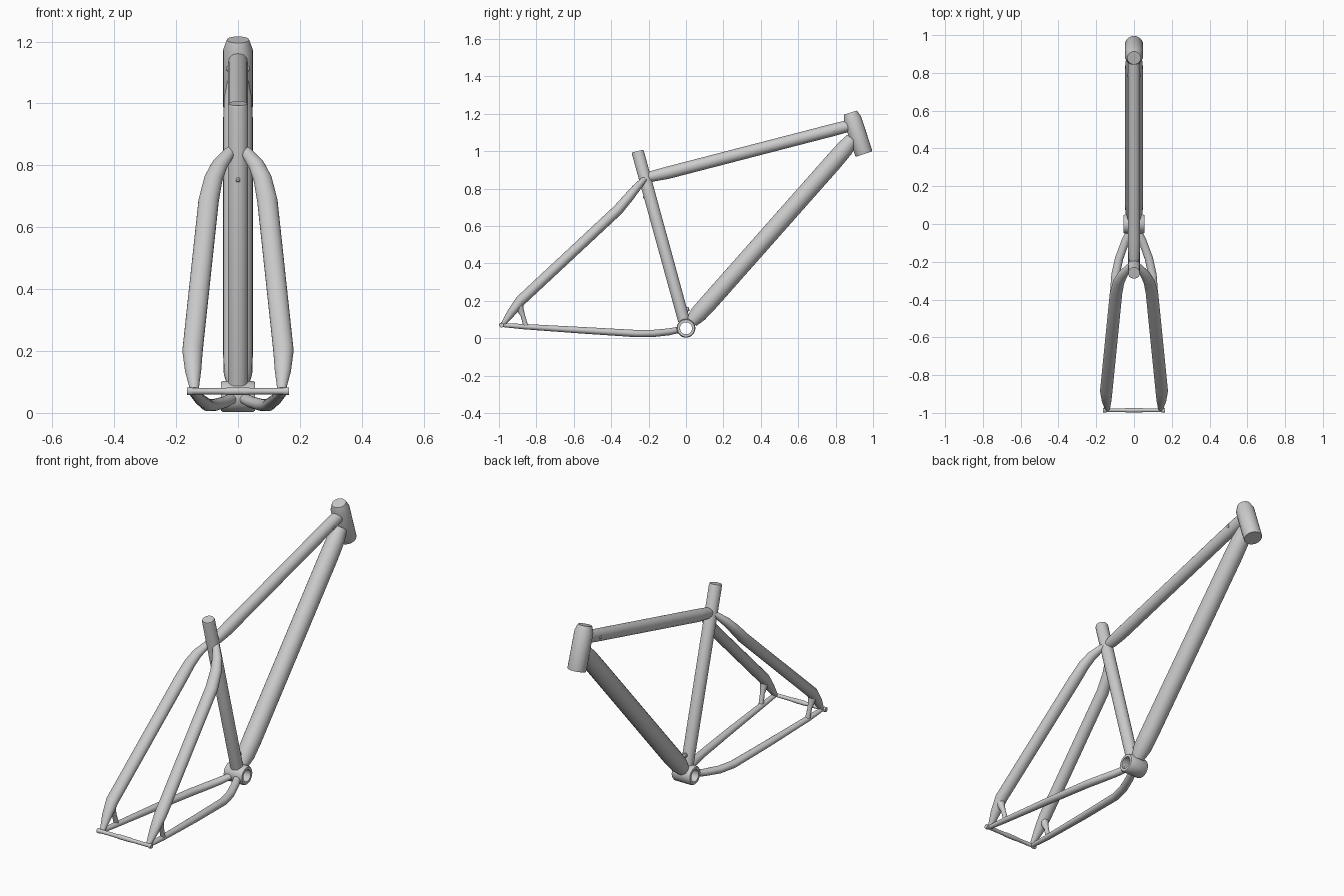
import bpy, bmesh, math
from mathutils import Vector


def tube(name, pts, mirror=False, squash=1.0, sides=24, hollow=False):
    """Loft a round tube through (x, y, z, radius) stations; squash flattens it."""
    bm = bmesh.new()
    pos = [Vector(p[:3]) for p in pts]
    n = len(pts)
    rings = []
    for i, p in enumerate(pts):
        t = Vector((0, 0, 0))
        if i > 0 and (pos[i] - pos[i - 1]).length > 1e-6:
            t += (pos[i] - pos[i - 1]).normalized()
        if i < n - 1 and (pos[i + 1] - pos[i]).length > 1e-6:
            t += (pos[i + 1] - pos[i]).normalized()
        if hollow or t.length < 1e-6:
            t = Vector((1, 0, 0))
        t.normalize()
        ref = Vector((0, 1, 0)) if abs(t.x) > 0.9 else Vector((1, 0, 0))
        u = (ref - t * ref.dot(t)).normalized()
        v = t.cross(u)
        rings.append([bm.verts.new(pos[i] + u * (p[3] * math.cos(a)) + v * (p[3] * squash * math.sin(a)))
                      for a in (2 * math.pi * k / sides for k in range(sides))])
    pairs = list(zip(rings, rings[1:]))
    if hollow:
        pairs.append((rings[-1], rings[0]))
    else:
        bm.faces.new(rings[0])
        bm.faces.new(rings[-1])
    for a, b in pairs:
        for k in range(sides):
            j = (k + 1) % sides
            bm.faces.new((a[k], a[j], b[j], b[k]))
    bmesh.ops.recalc_face_normals(bm, faces=bm.faces)
    me = bpy.data.meshes.new(name)
    bm.to_mesh(me)
    bm.free()
    ob = bpy.data.objects.new(name, me)
    bpy.context.collection.objects.link(ob)
    if mirror:
        ob.modifiers.new("Mirror", 'MIRROR')
    return ob


# Bottom bracket shell, open through the middle
W, Z = 0.055, 0.053
tube("bottom_bracket", [(-W, 0, Z, 0.032), (-W, 0, Z, 0.046), (-W + 0.006, 0, Z, 0.05),
                        (W - 0.006, 0, Z, 0.05), (W, 0, Z, 0.046), (W, 0, Z, 0.032)],
     hollow=True, sides=32)

# Main triangle
tube("seat_tube", [(0, -0.011, 0.095, 0.032), (0, -0.257, 0.992, 0.033), (0, -0.259, 1.0, 0.03)])
tube("down_tube", [(0, 0.03, 0.088, 0.034), (0, 0.065, 0.128, 0.046), (0, 0.12, 0.188, 0.048),
                   (0, 0.79, 0.945, 0.048), (0, 0.85, 1.015, 0.046), (0, 0.89, 1.065, 0.036)])
tube("top_tube", [(0, -0.215, 0.86, 0.022), (0, -0.18, 0.866, 0.029), (0, -0.10, 0.884, 0.033),
                  (0, 0.80, 1.117, 0.033), (0, 0.88, 1.138, 0.031)])

# Head tube with chamfered top
tube("head_tube", [(0, 0.952, 0.984, 0.046), (0, 0.950, 0.990, 0.048),
                   (0, 0.889, 1.174, 0.048), (0, 0.879, 1.206, 0.036)])

# Rear stays
tube("seat_stay", [(0.012, -0.212, 0.858, 0.014), (0.028, -0.23, 0.842, 0.019),
                   (0.06, -0.268, 0.80, 0.026), (0.08, -0.305, 0.755, 0.030),
                   (0.095, -0.365, 0.685, 0.033), (0.147, -0.885, 0.20, 0.033),
                   (0.145, -0.935, 0.135, 0.026), (0.141, -0.978, 0.075, 0.014)],
     mirror=True, squash=0.87)
tube("chain_stay", [(0.022, -0.038, 0.045, 0.019), (0.045, -0.09, 0.034, 0.021),
                    (0.078, -0.18, 0.025, 0.022), (0.098, -0.27, 0.025, 0.022),
                    (0.120, -0.55, 0.042, 0.020), (0.14, -0.87, 0.062, 0.016),
                    (0.144, -0.98, 0.07, 0.012)], mirror=True, squash=0.88)

# Short braces between the stays
tube("brace", [(0.142, -0.857, 0.066, 0.013), (0.145, -0.872, 0.12, 0.012),
               (0.146, -0.885, 0.15, 0.018), (0.147, -0.893, 0.178, 0.024)], mirror=True, sides=16)

# Rear axle with thicker ends and middle
tube("rear_axle", [(s * x, -0.986, 0.07, r) for s, x, r in
                   ((-1, 0.165, 0.012), (-1, 0.152, 0.013), (-1, 0.145, 0.010), (-1, 0.05, 0.010),
                    (-1, 0.03, 0.012), (1, 0.03, 0.012), (1, 0.05, 0.010), (1, 0.145, 0.010),
                    (1, 0.152, 0.013), (1, 0.165, 0.012))], sides=16)

# Small bosses: cable stops on the top tube, bolts on the seat tube
tube("cable_boss", [(0.028, 0.79, 1.112, 0.009), (0.035, 0.79, 1.112, 0.009),
                    (0.037, 0.79, 1.112, 0.006)], mirror=True, sides=12)
tube("rear_bolt", [(0, -0.20, 0.76, 0.008), (0, -0.226, 0.753, 0.008), (0, -0.229, 0.752, 0.005)], sides=12)
tube("lower_bolt", [(0, -0.02, 0.147, 0.012), (0, 0.013, 0.156, 0.012), (0, 0.017, 0.157, 0.008)], sides=12)

# Smooth shading with crisp rims
for ob in bpy.context.collection.objects:
    ob.select_set(True)
    bpy.context.view_layer.objects.active = ob
bpy.ops.object.shade_smooth_by_angle(angle=math.radians(35))
